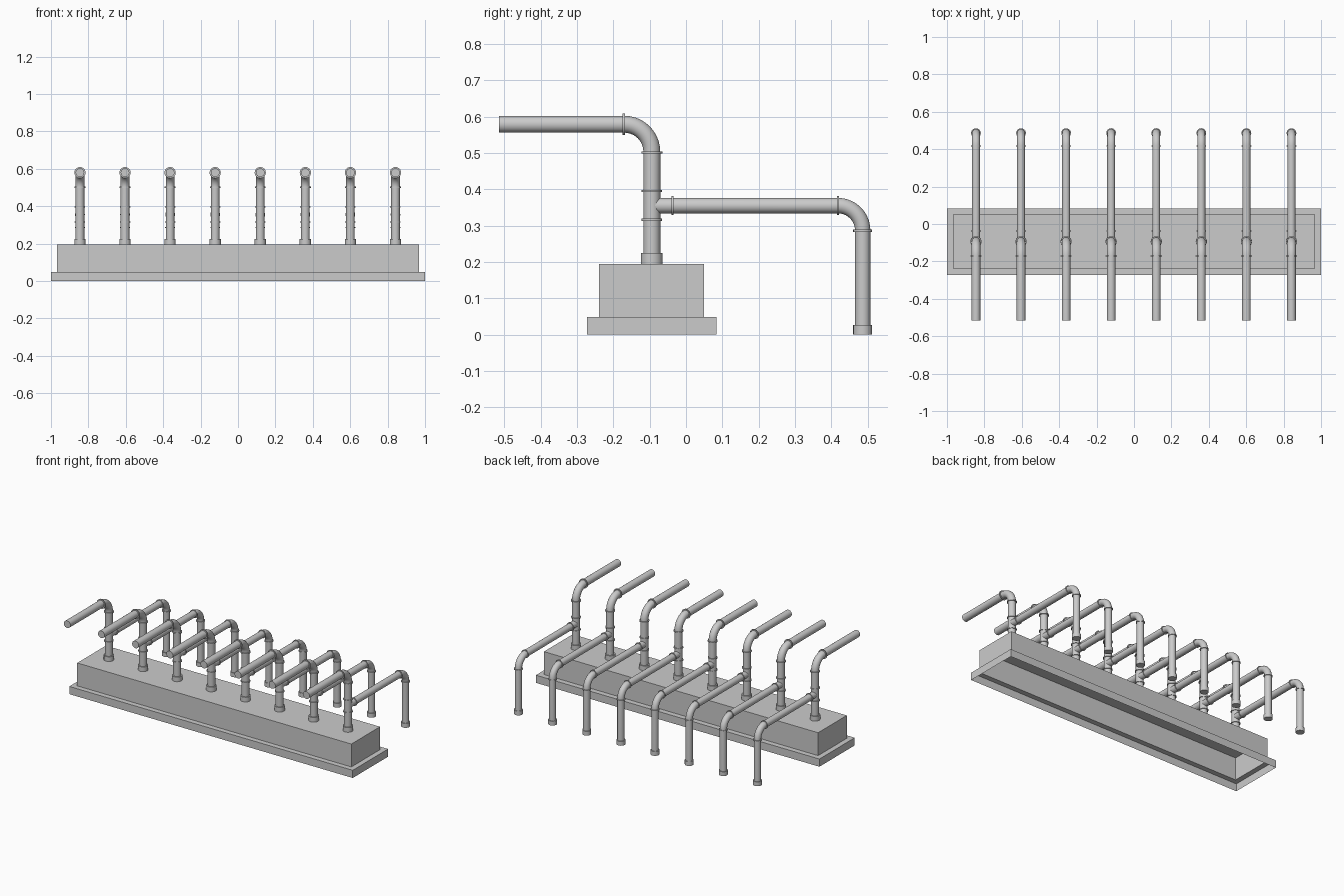
import bpy, bmesh
from math import sin, cos, pi, radians
from mathutils import Vector

if "Cube" in bpy.data.objects:
    bpy.data.objects.remove(bpy.data.objects["Cube"])

SIDES = 24
COUNT, X0, STEP = 8, -0.845, 0.2410


def make_mesh(name, rings, cap_start=True, cap_end=True):
    """Bridge successive rings of points into one mesh."""
    bm = bmesh.new()
    loops = [[bm.verts.new(p) for p in r] for r in rings]
    for a, b in zip(loops, loops[1:]):
        n = len(a)
        for i in range(n):
            j = (i + 1) % n
            bm.faces.new((a[i], a[j], b[j], b[i]))
    if cap_start:
        bm.faces.new(loops[0][::-1])
    if cap_end:
        bm.faces.new(loops[-1])
    if cap_start and cap_end:
        bmesh.ops.recalc_face_normals(bm, faces=bm.faces)
    me = bpy.data.meshes.new(name)
    bm.to_mesh(me)
    bm.free()
    return me


def add(name, me, x=0.0, smooth=False):
    ob = bpy.data.objects.new(name, me)
    ob.location.x = x
    bpy.context.collection.objects.link(ob)
    if smooth:
        bpy.ops.object.select_all(action='DESELECT')
        ob.select_set(True)
        bpy.context.view_layer.objects.active = ob
        bpy.ops.object.shade_smooth_by_angle(angle=radians(40))
    return ob


def circle(y, z, a, r):
    """Ring in the x = 0 plane path; a is the travel direction in yz."""
    side = Vector((0, -sin(a), cos(a)))
    c = Vector((0, y, z))
    return [c + r * (Vector((1, 0, 0)) * cos(t) + side * sin(t))
            for t in (2 * pi * i / SIDES for i in range(SIDES))]


def tube(name, stations, r):
    return make_mesh(name, [circle(y, z, a, r) for y, z, a in stations])


def collar(name, y, z, a, r, h):
    d = (cos(a) * h / 2, sin(a) * h / 2)
    return make_mesh(name, [circle(y - d[0], z - d[1], a, r),
                            circle(y + d[0], z + d[1], a, r)])


def bend(cy, cz, rad, a0, a1, turn, n=10):
    """Elbow stations around a centre; turn is +1 left or -1 right."""
    out = []
    for i in range(n + 1):
        t = a0 + (a1 - a0) * i / n
        out.append((cy + rad * cos(t), cz + rad * sin(t), t + turn * pi / 2))
    return out


def rect(x, y0, y1, z):
    return [(-x, y0, z), (x, y0, z), (x, y1, z), (-x, y1, z)]


# stepped base, a thin shell open underneath
add("base", make_mesh("base", [
    rect(1.0, -0.272, 0.084, 0), rect(1.0, -0.272, 0.084, 0.049),
    rect(0.967, -0.239, 0.05, 0.049), rect(0.967, -0.239, 0.05, 0.195)],
    cap_start=False))

UP, OUT = pi / 2, 0.0
PY, R1, R2 = -0.094, 0.0232, 0.0212
parts = {
    # riser that turns forward
    "riser_pipe": tube("riser_pipe", [(PY, 0.195, UP)]
                       + bend(PY - 0.076, 0.503, 0.076, 0, pi / 2, 1)
                       + [(-0.515, 0.579, pi)], R1),
    # branch that turns down behind
    "branch_pipe": tube("branch_pipe", [(PY, 0.355, OUT)]
                        + bend(0.418, 0.287, 0.068, pi / 2, 0, -1)
                        + [(0.486, 0.0, -UP)], R2),
    # sockets
    "riser_socket": collar("riser_socket", PY, 0.21, UP, 0.03, 0.03),
    "drop_socket": collar("drop_socket", 0.486, 0.0135, UP, 0.026, 0.027),
    # joint rings
    "tee_lower_ring": collar("tee_lower_ring", PY, 0.316, UP, 0.028, 0.006),
    "tee_upper_ring": collar("tee_upper_ring", PY, 0.395, UP, 0.028, 0.006),
    "tee_branch_ring": collar("tee_branch_ring", -0.037, 0.355, OUT, 0.026, 0.006),
    "riser_elbow_ring": collar("riser_elbow_ring", PY, 0.501, UP, 0.029, 0.006),
    "spout_elbow_ring": collar("spout_elbow_ring", -0.171, 0.579, OUT, 0.03, 0.006),
    "branch_elbow_ring": collar("branch_elbow_ring", 0.418, 0.355, OUT, 0.026, 0.006),
    "drop_elbow_ring": collar("drop_elbow_ring", 0.486, 0.286, UP, 0.026, 0.006),
}

# eight identical pipe sets, sharing meshes
for name, me in parts.items():
    for i in range(COUNT):
        add(f"{name}_{i + 1}", me, X0 + i * STEP, smooth=(i == 0))
